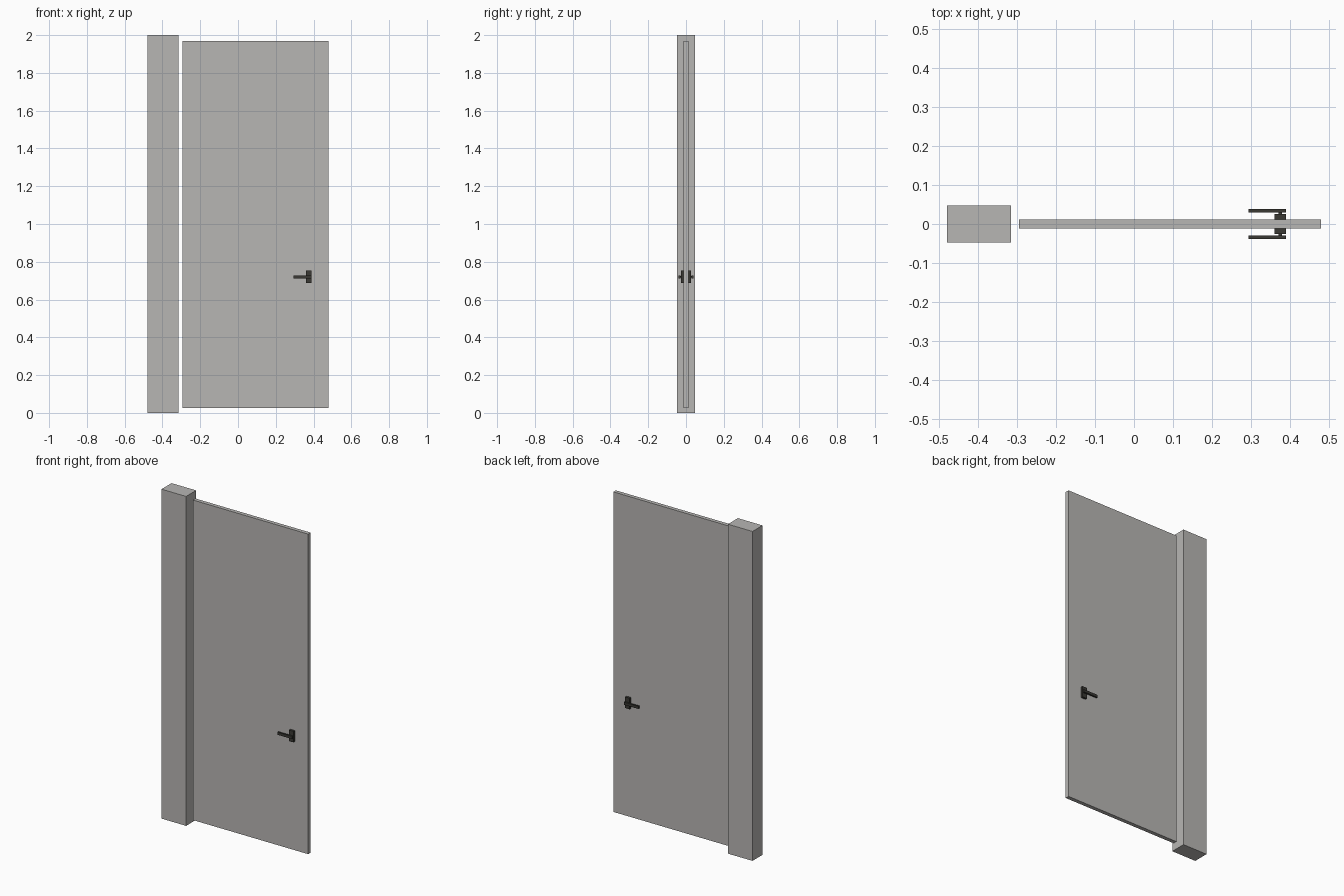
import bpy
import bmesh
from mathutils import Matrix, Vector

if "Cube" in bpy.data.objects:
    bpy.data.objects.remove(bpy.data.objects["Cube"])


def material(name, rgb):
    m = bpy.data.materials.new(name)
    m.diffuse_color = (*rgb, 1.0)
    m.use_nodes = True
    m.node_tree.nodes["Principled BSDF"].inputs["Base Color"].default_value = m.diffuse_color
    return m


grey = material("warm_grey", (0.477, 0.467, 0.456))
dark = material("dark_metal", (0.042, 0.040, 0.034))


def box(name, lo, hi, mat):
    """Axis-aligned box between two corners."""
    lo, hi = Vector(lo), Vector(hi)
    bm = bmesh.new()
    bmesh.ops.create_cube(bm, size=1.0, matrix=Matrix.Translation((lo + hi) / 2)
                          @ Matrix.Diagonal((*(hi - lo), 1.0)))
    mesh = bpy.data.meshes.new(name)
    bm.to_mesh(mesh)
    bm.free()
    mesh.materials.append(mat)
    ob = bpy.data.objects.new(name, mesh)
    bpy.context.collection.objects.link(ob)
    return ob


# Post beside the door, and the door panel
box("side_post", (-0.48, -0.048, 0.0), (-0.315, 0.048, 2.0), grey)
box("door_panel", (-0.295, -0.012, 0.027), (0.48, 0.012, 1.97), grey)

# Handle set on the front, mirrored to the back
handle_parts = [
    box("handle_plate", (0.36, -0.026, 0.687), (0.39, -0.012, 0.754), dark),
    box("handle_spindle", (0.371, -0.030, 0.716), (0.379, -0.025, 0.724), dark),
    box("handle_lever", (0.293, -0.039, 0.712), (0.39, -0.029, 0.728), dark),
]
for part in handle_parts:
    mirror = part.modifiers.new("back_copy", 'MIRROR')
    mirror.use_axis = (False, True, False)
    mirror.use_mirror_merge = False
